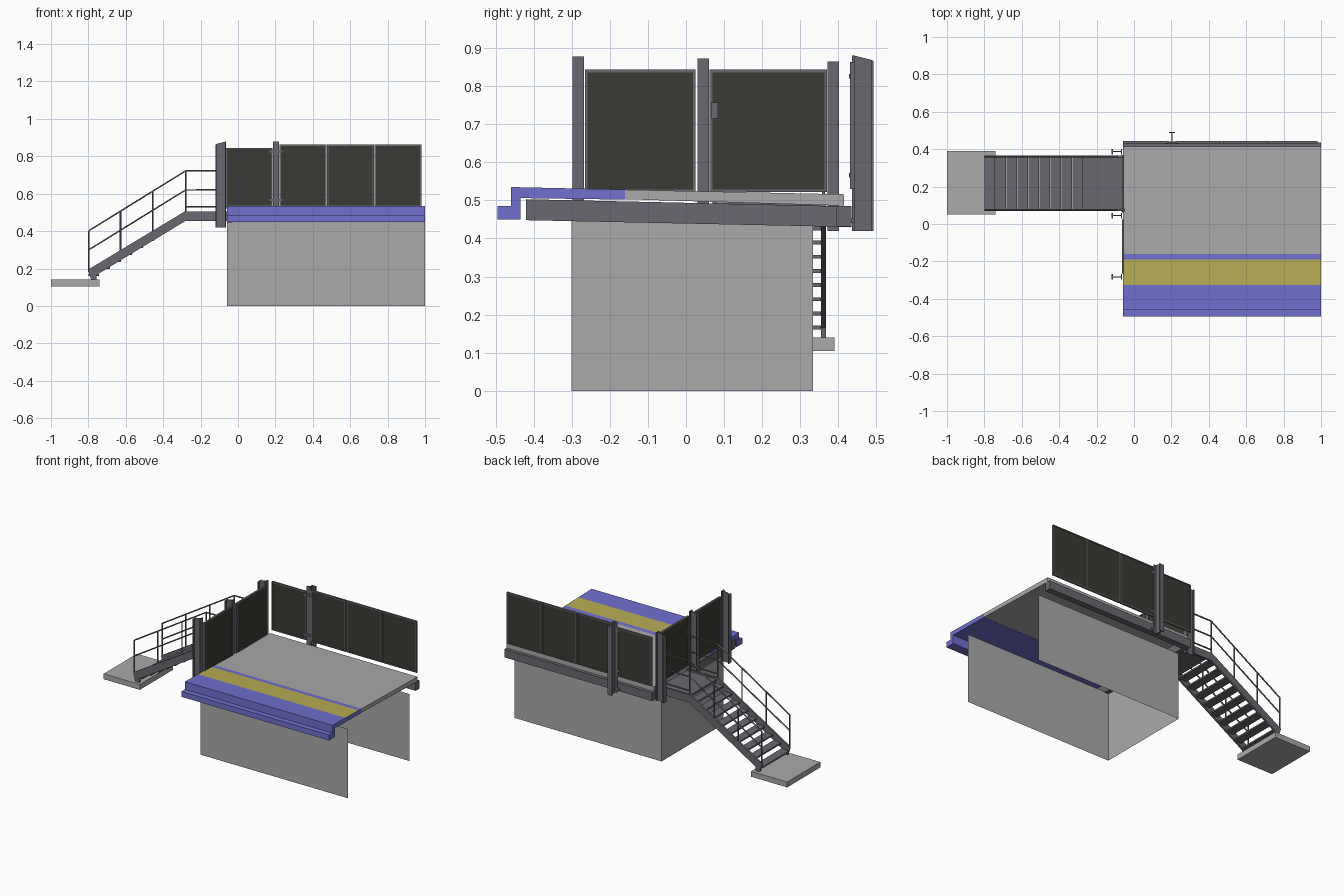
import bpy, bmesh, math
from mathutils import Vector

if "Cube" in bpy.data.objects:
    bpy.data.objects.remove(bpy.data.objects["Cube"])


def mat(name, r, g, b):
    m = bpy.data.materials.new(name)
    m.diffuse_color = (r, g, b, 1)
    m.use_nodes = True
    m.node_tree.nodes["Principled BSDF"].inputs["Base Color"].default_value = m.diffuse_color
    return m


CONCRETE = mat("concrete_grey", .40, .40, .40)
BLUE = mat("edge_blue", .16, .16, .62)
YELLOW = mat("warning_yellow", .48, .41, .09)
STEEL = mat("steel_grey", .14, .14, .16)
MESH = mat("dark_infill", .042, .043, .035)


def finish(name, bm, *mats):
    bmesh.ops.recalc_face_normals(bm, faces=bm.faces)
    me = bpy.data.meshes.new(name)
    bm.to_mesh(me)
    bm.free()
    for m in mats:
        me.materials.append(m)
    ob = bpy.data.objects.new(name, me)
    bpy.context.collection.objects.link(ob)
    return ob


def add_box(bm, x0, x1, y0, y1, z0, z1):
    v = bmesh.ops.create_cube(bm, size=1)["verts"]
    for p in v:
        p.co = ((x0 + x1) / 2 + p.co.x * (x1 - x0),
                (y0 + y1) / 2 + p.co.y * (y1 - y0),
                (z0 + z1) / 2 + p.co.z * (z1 - z0))


def box(name, m, *dims):
    bm = bmesh.new()
    add_box(bm, *dims)
    return finish(name, bm, m)


def add_prism(bm, pts, axis, a, b):
    """Extrude a 2D profile along x (pts = y,z) or y (pts = x,z)."""
    def at(p, t):
        return (t, p[0], p[1]) if axis == 'x' else (p[0], t, p[1])
    f = bm.faces.new([bm.verts.new(at(p, a)) for p in pts])
    r = bmesh.ops.extrude_face_region(bm, geom=[f])
    d = Vector((b - a, 0, 0)) if axis == 'x' else Vector((0, b - a, 0))
    for v in r["geom"]:
        if isinstance(v, bmesh.types.BMVert):
            v.co += d


def prism(name, m, pts, axis, a, b):
    bm = bmesh.new()
    add_prism(bm, pts, axis, a, b)
    return finish(name, bm, m)


# Base walls: an open sheet on three sides, right end and bottom open
bm = bmesh.new()
plan = [(1, -.3, .45), (-.058, -.3, .45), (-.058, .333, .435), (1, .333, .435)]
lo = [bm.verts.new((x, y, 0)) for x, y, z in plan]
hi = [bm.verts.new((x, y, z)) for x, y, z in plan]
for i in range(3):
    bm.faces.new((lo[i], lo[i + 1], hi[i + 1], hi[i]))
finish("base_walls", bm, CONCRETE)

# Sloping platform slab and the beams carrying it
prism("platform_slab", CONCRETE,
      [(-.16, .503), (.415, .486), (.415, .516), (-.16, .528)], 'x', -.06, 1)
prism("left_beam", STEEL,
      [(-.42, .448), (.435, .43), (.435, .484), (-.42, .503)], 'x', -.06, -.03)
box("back_beam", STEEL, -.06, 1, .395, .435, .432, .485)

# Blue platform edge with a hanging nose and a yellow warning band on top
bm = bmesh.new()
add_prism(bm, [(-.495, .45), (-.435, .45), (-.435, .506), (-.16, .502), (-.16, .528),
               (-.19, .529), (-.325, .532), (-.46, .535), (-.46, .485), (-.495, .485)],
          'x', -.06, 1)
for f in bm.faces:
    c = f.calc_center_median()
    if -.32 < c.y < -.2 and c.z > .52 and abs(f.normal.x) < .5:
        f.material_index = 1
finish("platform_edge", bm, BLUE, YELLOW)


# H-section posts with a slanted outer top
def post(name, top, cx, cy, along):
    """along = 'x' faces -x outward, 'y' faces +y outward."""
    bm = bmesh.new()
    w, t, d = .015, .006, .028
    for a0, a1, h in ((-d, -d + t, w), (-d + t, d - t, t / 2), (d - t, d, w)):
        def z(a):
            return top - max(0, a - .004) * .6
        if along == 'x':
            add_prism(bm, [(cx - a0, .42), (cx - a1, .42), (cx - a1, z(a1)), (cx - a0, z(a0))],
                      'y', cy - h, cy + h)
        else:
            add_prism(bm, [(cy + a0, .42), (cy + a1, .42), (cy + a1, z(a1)), (cy + a0, z(a0))],
                      'x', cx - h, cx + h)
    finish(name, bm, STEEL)


for i, (y, top) in enumerate(((-.283, .878), (.045, .872), (.387, .865))):
    post(f"left_post_{i + 1}", top, -.091, y, 'x')
post("back_post", .88, .203, .464, 'y')
for i, z in enumerate((.44, .56, .82)):
    box(f"back_post_clamp_{i + 1}", STEEL, .168, .238, .428, .442, z, z + .012)


# Fence panels: steel frame around a dark sheet
def panel(name, a0, a1, z0, z1, c, axis):
    t, h = .007, .006
    def put(bm, u0, u1, w0, w1, k):
        if axis == 'x':
            add_box(bm, u0, u1, c - k, c + k, w0, w1)
        else:
            add_box(bm, c - k, c + k, u0, u1, w0, w1)
    bm = bmesh.new()
    put(bm, a0, a0 + t, z0, z1, h)
    put(bm, a1 - t, a1, z0, z1, h)
    put(bm, a0 + t, a1 - t, z0, z0 + t, h)
    put(bm, a0 + t, a1 - t, z1 - t, z1, h)
    finish(name + "_frame", bm, STEEL)
    bm = bmesh.new()
    put(bm, a0 + t, a1 - t, z0 + t, z1 - t, .003)
    finish(name + "_infill", bm, MESH)


panel("left_panel", -.265, .025, .522, .843, -.059, 'y')
panel("left_gate", .062, .37, .522, .843, -.059, 'y')
box("gate_lock", STEEL, -.069, -.049, .066, .084, .715, .757)
panel("back_panel_1", -.06, .185, .53, .845, .437, 'x')
for i, x in enumerate((.222, .477, .731)):
    panel(f"back_panel_{i + 2}", x, x + .25, .53, .863, .437, 'x')

# Stairs: stringers, treads, landing and foot pad
SIDES = (("near", .075), ("far", .361))
for s, y in SIDES:
    prism(f"{s}_stringer", STEEL,
          [(-.06, .505), (-.285, .505), (-.80, .195), (-.80, .185), (-.785, .14),
           (-.757, .14), (-.757, .165), (-.28, .455), (-.06, .455)], 'y', y - .006, y + .006)
bm = bmesh.new()
for i in range(9):
    x, z = -.77 + .0588 * i, .161 + .0372 * i
    add_box(bm, x - .028, x + .028, .081, .355, z, z + .010)
finish("stair_treads", bm, STEEL)
box("stair_landing", STEEL, -.275, -.06, .081, .355, .482, .495)
box("foot_pad", CONCRETE, -1, -.74, .05, .39, .105, .14)


# Handrails from round bar
def bars(name, paths, r=.0045):
    cu = bpy.data.curves.new(name, 'CURVE')
    cu.dimensions = '3D'
    cu.bevel_depth, cu.bevel_resolution, cu.use_fill_caps = r, 1, True
    for path in paths:
        sp = cu.splines.new('POLY')
        sp.points.add(len(path) - 1)
        for p, co in zip(sp.points, path):
            p.co = (*co, 1)
    cu.materials.append(STEEL)
    ob = bpy.data.objects.new(name, cu)
    bpy.context.collection.objects.link(ob)


for s, y in SIDES:
    paths = [[(-.798, y, .402 - d), (-.28, y, .722 - d), (-.085, y, .722 - d)]
             for d in (0, .102)]
    paths.append([(-.28, y, .53), (-.085, y, .53)])
    for x in (-.798, -.628, -.455, -.28):
        zt = .722 + (x + .28) * .618
        paths.append([(x, y, zt - .22), (x, y, zt)])
    bars(f"{s}_handrail", paths)
